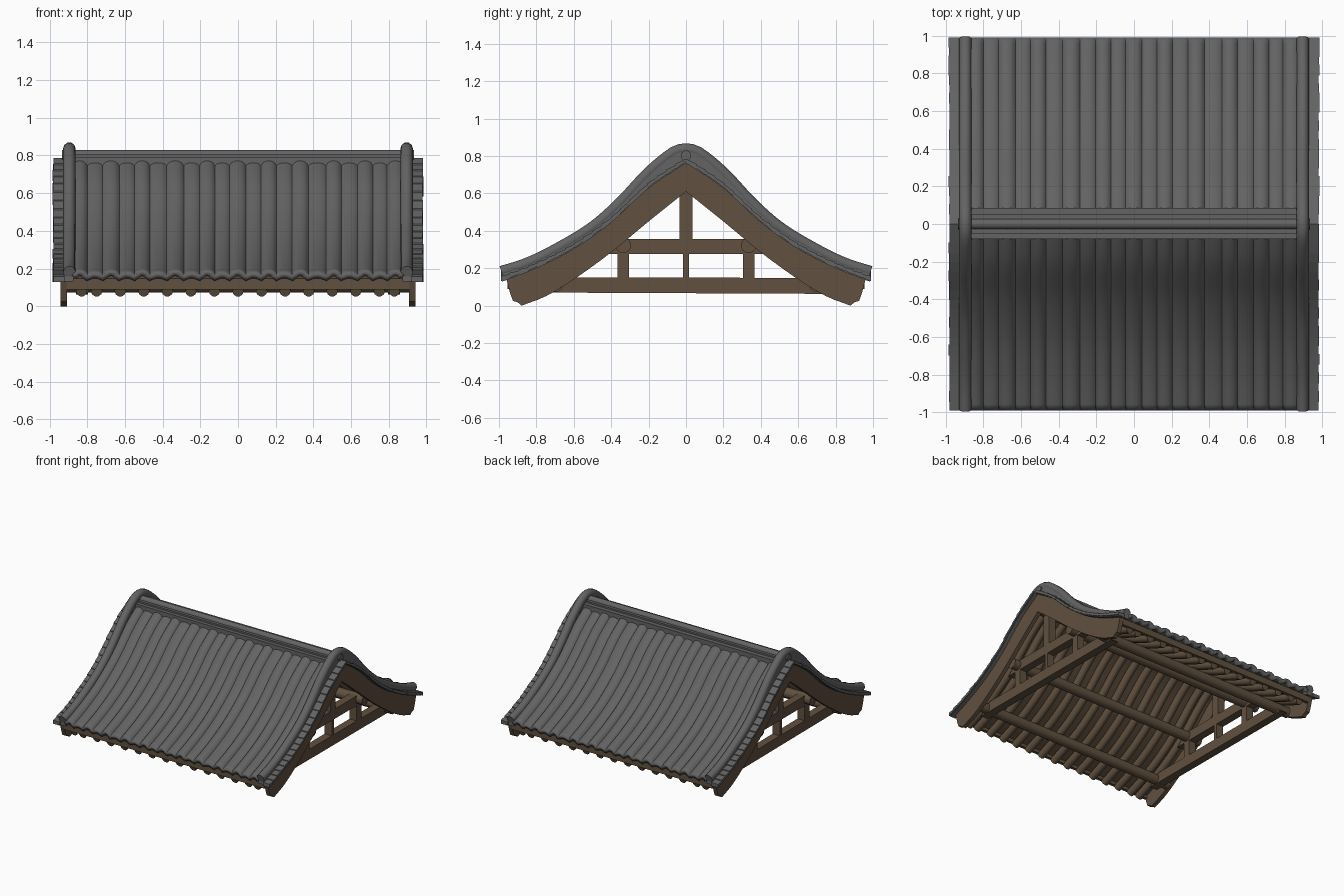
import bpy, bmesh, math, random

random.seed(4)
if "Cube" in bpy.data.objects:
    bpy.data.objects.remove(bpy.data.objects["Cube"])


def material(name, rgb):
    m = bpy.data.materials.new(name)
    m.use_nodes = True
    m.diffuse_color = (*rgb, 1)
    m.node_tree.nodes["Principled BSDF"].inputs["Base Color"].default_value = (*rgb, 1)
    return m


SLATE = material("slate grey", (0.125, 0.125, 0.125))
WOOD = material("brown wood", (0.12, 0.082, 0.05))


def smooth_curve(points):
    """Even function of y running smoothly through the given (y, z) points."""
    def slope(i):
        a, b = points[max(i - 1, 0)], points[min(i + 1, len(points) - 1)]
        return (b[1] - a[1]) / (b[0] - a[0])

    def f(y):
        y = abs(y)
        i = max(k for k in range(len(points) - 1) if k == 0 or points[k][0] <= y)
        (y0, z0), (y1, z1) = points[i], points[i + 1]
        h = y1 - y0
        t = (y - y0) / h
        return (z0 * (1 + 2 * t) * (1 - t) ** 2 + h * slope(i) * t * (1 - t) ** 2
                + z1 * t * t * (3 - 2 * t) + h * slope(i + 1) * t * t * (t - 1))
    return f


# Slope of the roof deck, the lower edge of the gable boards, the verge roll
base = smooth_curve([(0, .77), (.2, .635), (.4, .452), (.6, .31), (.8, .208), (1, .13)])
low = smooth_curve([(0, .61), (.2, .45), (.4, .285), (.6, .14), (.75, .05), (.88, 0)])
roll = smooth_curve([(0, .837), (.06, .823), (.2, .71), (.35, .55), (.5, .418),
                     (.7, .297), (.85, .225), (1, .177)])


def span(a, b, n):
    return [a + (b - a) * i / n for i in range(n + 1)]


def smooth(ob, angle):
    bpy.ops.object.select_all(action='DESELECT')
    bpy.context.view_layer.objects.active = ob
    ob.select_set(True)
    bpy.ops.object.shade_smooth_by_angle(angle=math.radians(angle))


def finish(name, bm, mat, angle=None):
    bmesh.ops.recalc_face_normals(bm, faces=bm.faces)
    me = bpy.data.meshes.new(name)
    bm.to_mesh(me)
    bm.free()
    ob = bpy.data.objects.new(name, me)
    bpy.context.collection.objects.link(ob)
    me.materials.append(mat)
    if angle:
        smooth(ob, angle)
    return ob


def prism(bm, outline, x0, x1):
    """Extrude a y-z outline from x0 to x1."""
    a = [bm.verts.new((x0, y, z)) for y, z in outline]
    b = [bm.verts.new((x1, y, z)) for y, z in outline]
    bm.faces.new(a)
    bm.faces.new(b[::-1])
    for i in range(len(a)):
        j = (i + 1) % len(a)
        bm.faces.new((a[i], b[i], b[j], a[j]))


def band(bm, top, bottom, reach, x0, x1, n=36):
    ys = span(-reach, reach, n)
    prism(bm, [(y, top(y)) for y in ys] + [(y, bottom(y)) for y in ys[::-1]], x0, x1)


def box(bm, x0, x1, y0, y1, z0, z1):
    prism(bm, [(y0, z0), (y1, z0), (y1, z1), (y0, z1)], x0, x1)


def tubes(name, paths, radius, mat):
    """Round bars of one radius, one for each path."""
    cu = bpy.data.curves.new(name, 'CURVE')
    cu.dimensions = '3D'
    cu.bevel_depth = radius
    cu.bevel_resolution = 3
    cu.use_fill_caps = True
    for points in paths:
        sp = cu.splines.new('POLY')
        sp.points.add(len(points) - 1)
        for p, co in zip(sp.points, points):
            p.co = (*co, 1)
    cu.materials.append(mat)
    ob = bpy.data.objects.new(name, cu)
    bpy.context.collection.objects.link(ob)
    bpy.ops.object.select_all(action='DESELECT')
    bpy.context.view_layer.objects.active = ob
    ob.select_set(True)
    bpy.ops.object.convert(target='MESH')
    smooth(bpy.context.view_layer.objects.active, 50)


# Tile field: alternating tall and shallow rounded rows, slightly uneven
rows, steps = 21, 8
edges = span(-.88, .88, rows)
edges = [e + (random.uniform(-.007, .007) if 0 < i < rows else 0) for i, e in enumerate(edges)]
section = []
for i in range(rows):
    crown = .026 if i % 2 == 0 else .015
    for k in range(steps):
        t = k / steps
        section.append((edges[i] + (edges[i + 1] - edges[i]) * t,
                        crown * math.sin(math.pi * t) ** .6))
section.append((edges[-1], 0))
bm = bmesh.new()
grid = [[bm.verts.new((x, y, base(y) + .028 + h)) for x, h in section]
        for y in span(-.99, .99, 60)]
for r0, r1 in zip(grid, grid[1:]):
    for i in range(len(section) - 1):
        bm.faces.new((r0[i], r0[i + 1], r1[i + 1], r1[i]))
field = finish("roof_tiles", bm, SLATE, 50)
mod = field.modifiers.new("thickness", 'SOLIDIFY')
mod.thickness = .03
mod.offset = -1

# Ridge: stacked courses with a round cap
bm = bmesh.new()
box(bm, -.89, .89, -.08, .085, .70, .792)
box(bm, -.89, .89, -.05, .05, .79, .805)
finish("ridge_courses", bm, SLATE)
tubes("ridge_cap", [[(-.935, 0, .802), (.935, 0, .802)]], .028, SLATE)

for side, label in ((1, "left"), (-1, "right")):
    # Verge roll and the course that carries it
    tubes(label + "_verge_roll",
          [[(side * .895, y, roll(y)) for y in span(-.987, .987, 60)]], .033, SLATE)
    bm = bmesh.new()
    band(bm, roll, lambda y: base(y) - .005, .98, side * .872, side * .924)
    finish(label + "_verge_course", bm, SLATE, 30)

    # Overlapping edge tiles outside the roll
    bm = bmesh.new()
    band(bm, lambda y: base(y) + .01, lambda y: base(y) - .008, .985, side * .92, side * .972)
    count = 20
    for s in (1, -1):
        for i in range(count):
            y0, y1 = i / count * .985, min((i + 1) / count * .985 + .008, .99)
            prism(bm, [(s * y0, base(y0)), (s * y1, base(y1) - .004),
                       (s * y1, base(y1) + .024), (s * y0, base(y0) + .016)],
                  side * .92, side * (.981 + random.uniform(-.003, .003)))
    finish(label + "_edge_tiles", bm, SLATE)

    # Curved gable board with shaped feet
    bm = bmesh.new()
    top = [(y, base(y) - .004) for y in span(-.96, .96, 40)]
    foot = [(.94, .065), (.925, .025), (.9, .018)]
    under = [(y, low(y)) for y in span(.88, -.88, 40)]
    prism(bm, top + foot + under + [(-y, z) for y, z in foot[::-1]],
          side * .908, side * .942)
    finish(label + "_gable_board", bm, WOOD, 30)

    # Gable truss set back from the board: tie beams, king post and struts
    bm = bmesh.new()
    a, b = side * .795, side * .86
    prism(bm, [(-.76, .07), (.76, .063), (.66, .148), (-.66, .152)], a, b)
    prism(bm, [(-.44, .275), (.44, .275), (.35, .355), (-.35, .355)], a, b)
    box(bm, a, b, -.034, .034, .35, .66)
    box(bm, a, b, -.015, .015, .14, .28)
    for s in (1, -1):
        box(bm, a, b, s * .305, s * .365, .14, .28)
    finish(label + "_gable_truss", bm, WOOD)

# Boarded deck below the tiles
bm = bmesh.new()
band(bm, lambda y: base(y) - .002, lambda y: base(y) - .04, .95, -.91, .91)
finish("roof_deck", bm, WOOD, 30)

# Round rafters, with an extra one beside each gable
rafter_x = [i * .125 for i in range(-6, 7)] + [-.83, .83]
tubes("rafters", [[(x, s * y, base(y) - .073) for y in span(.02, .94, 16)]
                  for x in rafter_x for s in (1, -1)], .03, WOOD)

# Ridge beam and eave beams
bm = bmesh.new()
box(bm, -.91, .91, -.034, .034, .61, .69)
for s in (1, -1):
    box(bm, -.91, .91, s * .93, s * .955, .09, .14)
finish("ridge_and_eave_beams", bm, WOOD)

# Round purlins carried by the tie beams
tubes("purlins", [[(-.915, s * y, z), (.915, s * y, z)]
                  for y, z in ((.335, .322), (.7, .112)) for s in (1, -1)], .042, WOOD)
